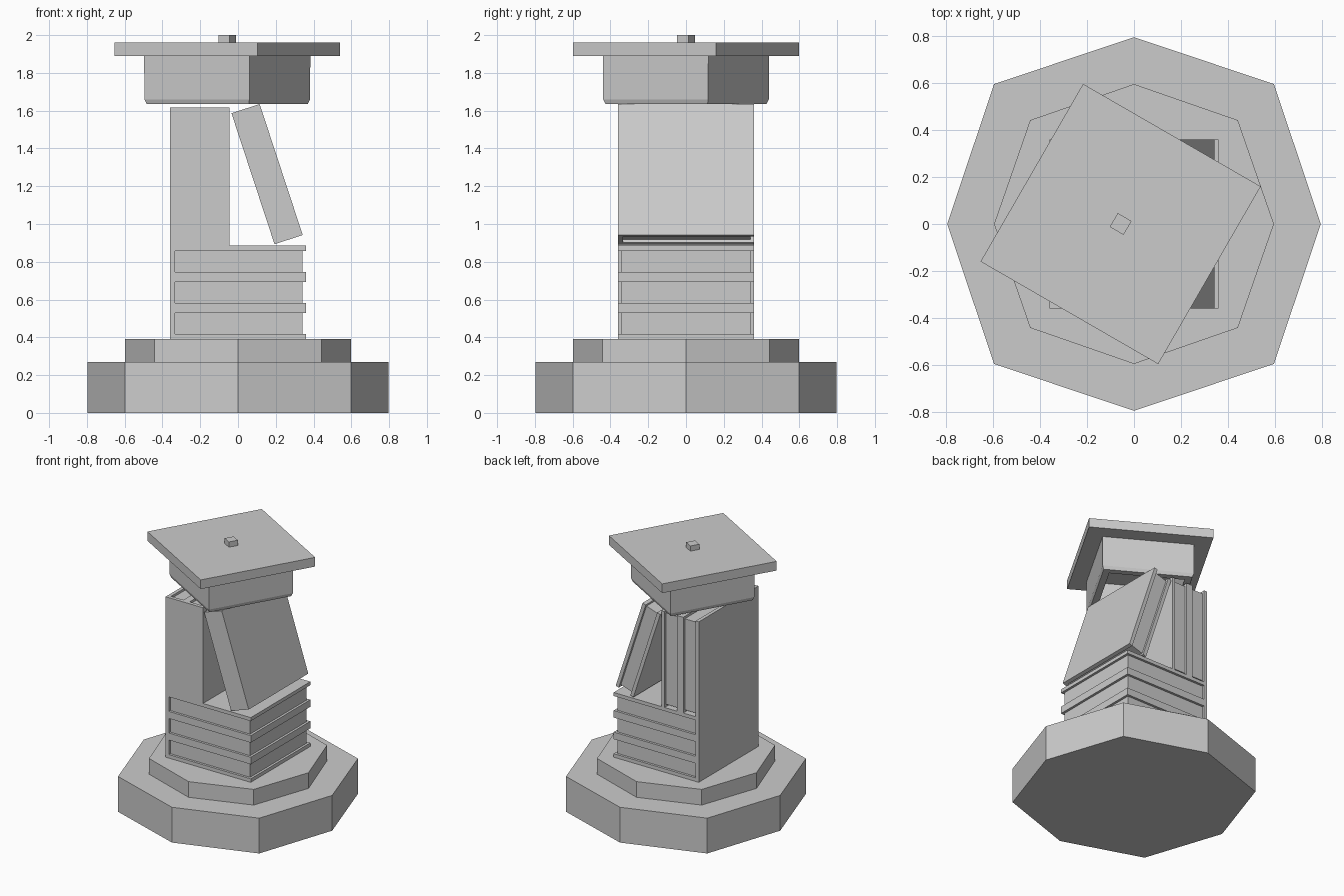
import bpy, bmesh
from math import radians
from mathutils import Matrix, Vector

if "Cube" in bpy.data.objects:
    bpy.data.objects.remove(bpy.data.objects["Cube"])


def add_object(name, bm, matrix=None):
    bmesh.ops.recalc_face_normals(bm, faces=bm.faces[:])
    mesh = bpy.data.meshes.new(name)
    bm.to_mesh(mesh)
    bm.free()
    ob = bpy.data.objects.new(name, mesh)
    bpy.context.collection.objects.link(ob)
    if matrix is not None:
        ob.matrix_world = matrix
    return ob


def prism(name, outline, low, high, axis=2, matrix=None):
    """Extrude a 2D outline along z (axis=2) or y (axis=1)."""
    bm = bmesh.new()
    place = (lambda a, b, h: (a, b, h)) if axis == 2 else (lambda a, b, h: (a, h, b))
    face = bm.faces.new([bm.verts.new(place(a, b, low)) for a, b in outline])
    top = bmesh.ops.extrude_face_region(bm, geom=[face])["geom"]
    shift = Vector(place(0, 0, high - low))
    bmesh.ops.translate(bm, vec=shift, verts=[v for v in top if isinstance(v, bmesh.types.BMVert)])
    return add_object(name, bm, matrix)


def octagon(r, d):
    return [(r, 0), (d, d), (0, r), (-d, d), (-r, 0), (-d, -d), (0, -r), (d, -d)]


def rect(x0, x1, y0, y1):
    return [(x0, y0), (x1, y0), (x1, y1), (x0, y1)]


def book(name, thick, length, matrix):
    """Book lying flat, spine on -x, pages set back on the other sides."""
    w, t, c, inset = 0.36, thick / 2, 0.027, 0.018
    cover = [(-w, -t), (w, -t), (w, -t + c), (-w + c, -t + c),
             (-w + c, t - c), (w, t - c), (w, t), (-w, t)]
    prism(name + "_cover", cover, -length / 2, length / 2, 1, matrix)
    e = length / 2 - inset
    prism(name + "_pages", rect(-w + c, w - inset, -e, e), -t + c, t - c, 2, matrix)


# stepped eight-sided base
prism("base_lower", octagon(0.797, 0.597), 0, 0.27)
prism("base_upper", octagon(0.597, 0.443), 0.27, 0.39)

# stack of three flat books
for i in range(3):
    book(f"flat_book_{i + 1}", 0.165, 0.72, Matrix.Translation((0, 0, 0.4725 + 0.165 * i)))

# two upright books and one leaning book, spines to the front
upright = Matrix(((0, 0, 1, 0), (1, 0, 0, 0), (0, 1, 0, 0), (0, 0, 0, 1)))
for i, x in enumerate((-0.281, -0.123)):
    book(f"upright_book_{i + 1}", 0.158, 0.732, Matrix.Translation((x, 0, 1.251)) @ upright)
lean = Matrix.Translation((0.154, 0, 1.264)) @ Matrix.Rotation(radians(-18.2), 4, 'Y')
book("leaning_book", 0.157, 0.73, lean @ upright)

# square cap, turned 30 degrees
turn = Matrix.Translation((-0.057, 0, 0)) @ Matrix.Rotation(radians(-30), 4, 'Z')


def square(h):
    return rect(-h, h, -h, h)


# hollow head band: rings from top outside, round the rim, to the inside ceiling
bm = bmesh.new()
rings = []
for h, z in ((0.322, 1.89), (0.321, 1.66), (0.312, 1.635), (0.265, 1.635), (0.265, 1.86)):
    rings.append([bm.verts.new((x, y, z)) for x, y in square(h)])
for a, b in zip(rings, rings[1:]):
    for k in range(4):
        bm.faces.new((a[k], a[k - 1], b[k - 1], b[k]))
bm.faces.new(rings[0])
bm.faces.new(rings[-1])
add_object("cap_band", bm, turn)

# cap board and button
prism("cap_board", square(0.4375), 1.89, 1.96, 2, turn)
prism("cap_button", square(0.034), 1.96, 2.0, 2, turn)
